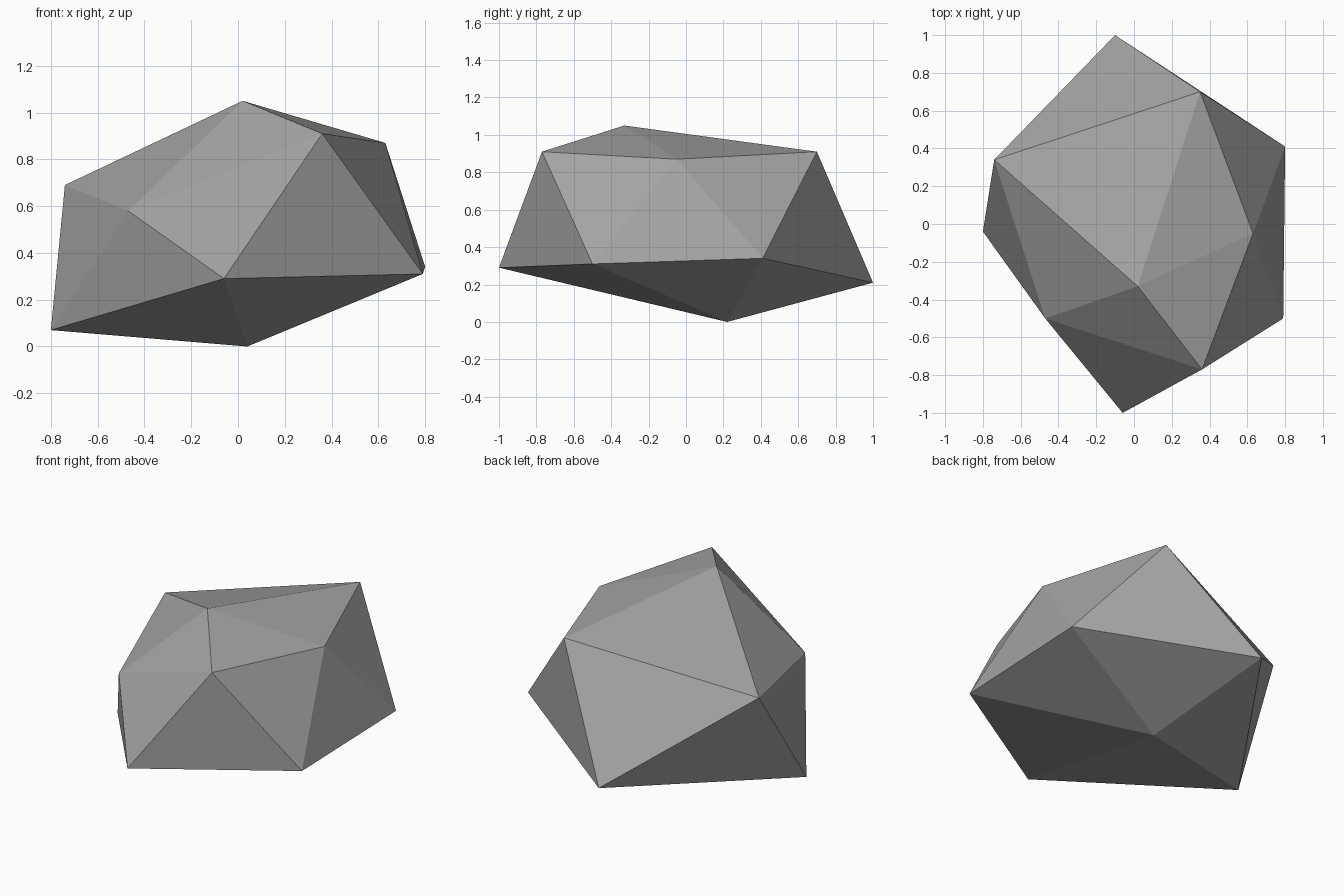
import bpy
import bmesh

if "Cube" in bpy.data.objects:
    bpy.data.objects.remove(bpy.data.objects["Cube"])

# Rock: a distorted icosahedron made of two five-point rings and two poles
TOP = (0.02, -0.33, 1.05)
BOTTOM = (0.04, 0.22, 0.0)
UPPER = [(0.63, -0.05, 0.87), (0.35, 0.70, 0.91), (-0.74, 0.34, 0.69),
         (-0.47, -0.50, 0.58), (0.36, -0.77, 0.91)]
LOWER = [(0.80, 0.41, 0.34), (-0.10, 1.00, 0.21), (-0.80, -0.04, 0.07),
         (-0.06, -1.00, 0.29), (0.79, -0.50, 0.31)]

bm = bmesh.new()
top, bottom = bm.verts.new(TOP), bm.verts.new(BOTTOM)
upper = [bm.verts.new(p) for p in UPPER]
lower = [bm.verts.new(p) for p in LOWER]

# Cap, side band and underside, one fifth at a time
for i in range(5):
    j = (i + 1) % 5
    bm.faces.new((top, upper[i], upper[j]))
    bm.faces.new((upper[i], lower[i], upper[j]))
    bm.faces.new((upper[j], lower[i], lower[j]))
    bm.faces.new((bottom, lower[j], lower[i]))
bmesh.ops.recalc_face_normals(bm, faces=bm.faces)

mesh = bpy.data.meshes.new("rock")
bm.to_mesh(mesh)
bm.free()

# Flat stone grey
stone = bpy.data.materials.new("stone grey")
stone.diffuse_color = (0.37, 0.37, 0.37, 1.0)
stone.use_nodes = True
stone.node_tree.nodes["Principled BSDF"].inputs["Base Color"].default_value = stone.diffuse_color
mesh.materials.append(stone)

rock = bpy.data.objects.new("rock", mesh)
bpy.context.collection.objects.link(rock)
